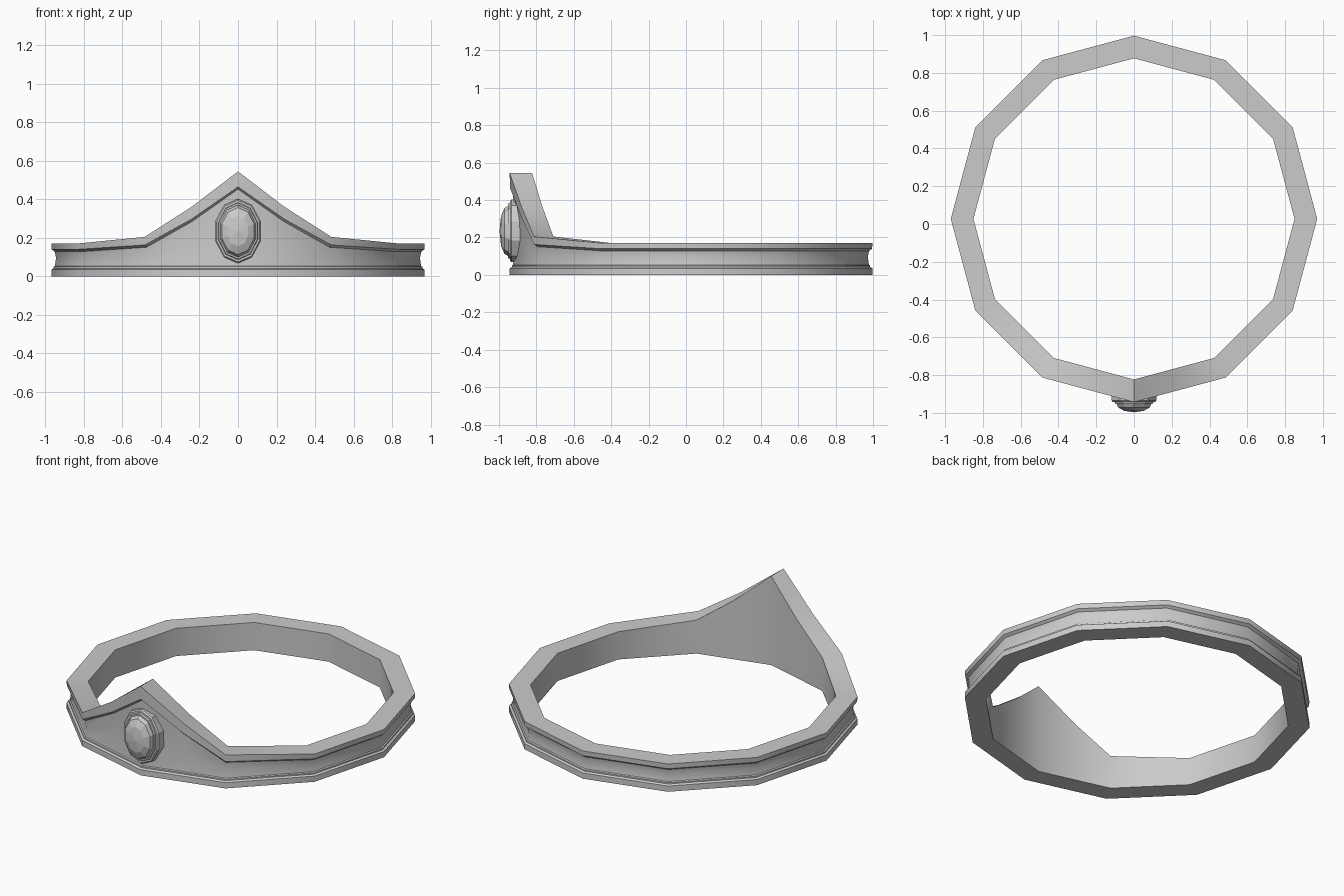
import bpy, bmesh, math
from mathutils import Vector

if "Cube" in bpy.data.objects:
    bpy.data.objects.remove(bpy.data.objects["Cube"])

CENTRE_Y = 0.027


def make_material(name, value):
    mat = bpy.data.materials.new(name)
    mat.use_nodes = True
    colour = (value, value, value, 1)
    mat.diffuse_color = colour
    mat.node_tree.nodes["Principled BSDF"].inputs["Base Color"].default_value = colour
    return mat


def loft(name, sections, mat, wrap, smooth):
    """Skin a closed loop of sections; wrap closes each section too."""
    bm = bmesh.new()
    rows = [[bm.verts.new(p) for p in s] for s in sections]
    n = len(rows[0])
    for i, row in enumerate(rows):
        nxt = rows[(i + 1) % len(rows)]
        for j in range(n if wrap else n - 1):
            k = (j + 1) % n
            bm.faces.new((row[j], nxt[j], nxt[k], row[k]))
    bmesh.ops.remove_doubles(bm, verts=bm.verts, dist=0.0001)
    bmesh.ops.recalc_face_normals(bm, faces=bm.faces)
    mesh = bpy.data.meshes.new(name)
    bm.to_mesh(mesh)
    bm.free()
    mesh.materials.append(mat)
    obj = bpy.data.objects.new(name, mesh)
    bpy.context.collection.objects.link(obj)
    if smooth:
        bpy.ops.object.select_all(action="DESELECT")
        obj.select_set(True)
        bpy.context.view_layer.objects.active = obj
        bpy.ops.object.shade_smooth_by_angle(angle=math.radians(35))
    return obj


metal = make_material("grey metal", 0.6)

# Twelve-sided plan, with the two front sides split in half
corners = [Vector((math.sin(math.radians(30 * i)), -math.cos(math.radians(30 * i))))
           for i in range(12)]
half = (corners[0] + corners[1]) / 2
plan = [corners[0], half] + corners[1:] + [Vector((-half.x, half.y))]

# Height of the top edge and of the rim's lower edge, by steps from the front
heights = [(0.545, 0.465), (0.36, 0.297), (0.205, 0.163)]


def band_section(i):
    step = min(i, len(plan) - i)
    top, low = heights[step] if step < len(heights) else (0.17, 0.14)
    mid = 0.06 + (low - 0.06) * 0.45
    profile = [(0.85, 0), (0.97, 0), (0.97, 0.035), (0.958, 0.042), (0.958, 0.05),
               (0.951, 0.054), (0.945, mid), (0.952, low - 0.012),
               (0.968, low), (0.97, top), (0.85, top)]
    return [(plan[i].x * r, plan[i].y * r + CENTRE_Y, z) for r, z in profile]


loft("circlet_band", [band_section(i) for i in range(len(plan))], metal, True, True)


# Oval front ornament: each ring is (half width, half height, y)
def oval(name, rings, smooth=False):
    sections = []
    for i in range(10):
        a = math.radians(36 * i)
        sections.append([(w * math.sin(a), y, 0.235 + h * math.cos(a))
                         for w, h, y in rings])
    return loft(name, sections, metal, False, smooth)


oval("gem_setting", [(0.125, 0.167, -0.88), (0.125, 0.167, -0.934),
                     (0.118, 0.160, -0.942), (0.108, 0.149, -0.942),
                     (0.104, 0.145, -0.952), (0.096, 0.136, -0.952),
                     (0.092, 0.130, -0.90)])
oval("gem", [(0.095, 0.130, -0.91), (0.100, 0.138, -0.945), (0.088, 0.122, -0.971),
             (0.055, 0.080, -0.989), (0, 0, -0.997)])
